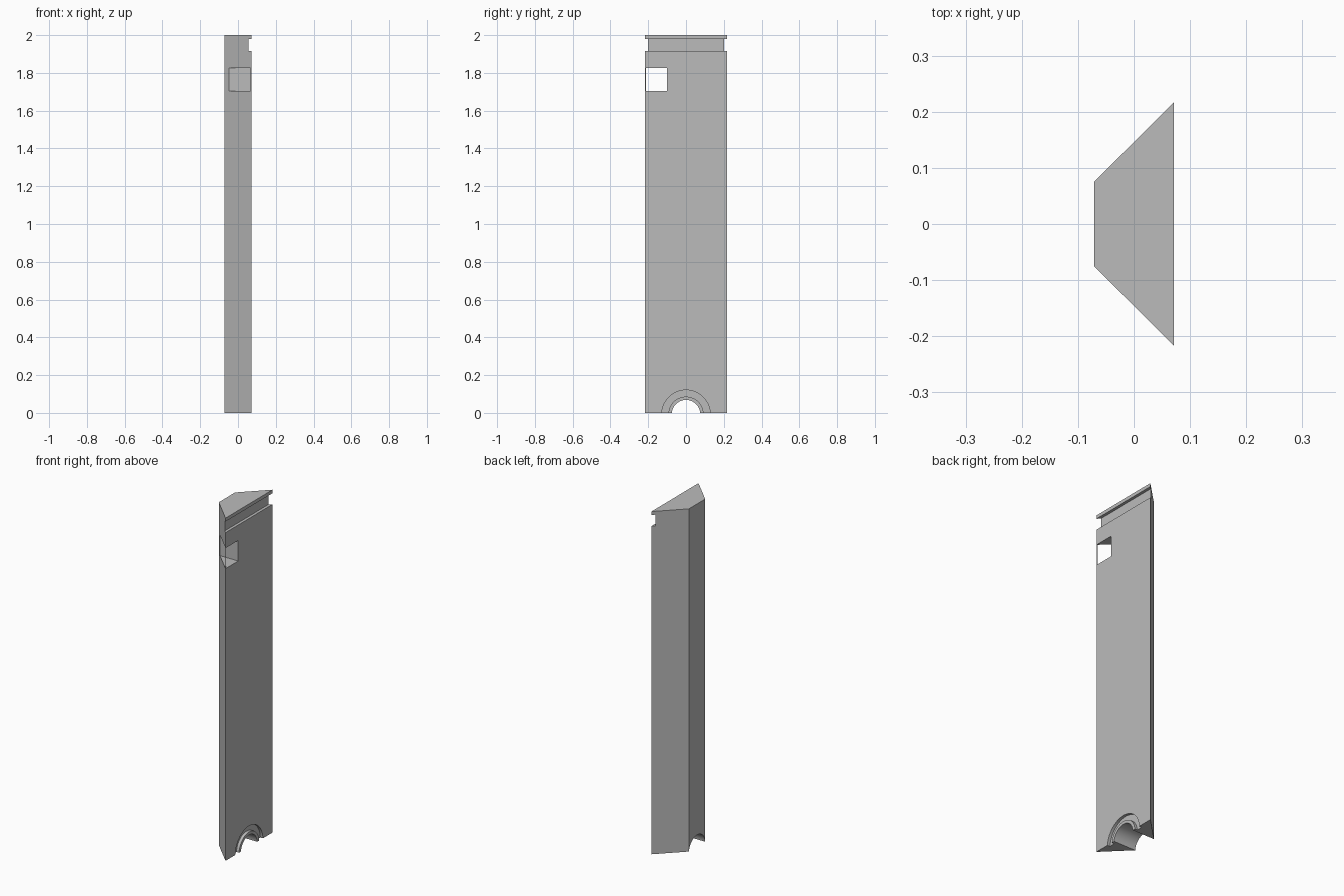
import bpy, bmesh
from math import cos, sin, pi
from mathutils import Vector

if "Cube" in bpy.data.objects:
    bpy.data.objects.remove(bpy.data.objects["Cube"], do_unlink=True)

grey = bpy.data.materials.new("plain grey")
grey.use_nodes = True
colour = (0.5, 0.5, 0.5, 1)
grey.diffuse_color = colour
grey.node_tree.nodes["Principled BSDF"].inputs["Base Color"].default_value = colour


def prism(name, points, direction):
    """Extrude a closed outline of 3D points along a direction."""
    bm = bmesh.new()
    face = bm.faces.new([bm.verts.new(p) for p in points])
    made = bmesh.ops.extrude_face_region(bm, geom=[face])["geom"]
    moved = [v for v in made if isinstance(v, bmesh.types.BMVert)]
    bmesh.ops.translate(bm, verts=moved, vec=Vector(direction))
    bmesh.ops.recalc_face_normals(bm, faces=bm.faces)
    mesh = bpy.data.meshes.new(name)
    bm.to_mesh(mesh)
    bm.free()
    mesh.materials.append(grey)
    obj = bpy.data.objects.new(name, mesh)
    bpy.context.collection.objects.link(obj)
    return obj


def block(name, low, high):
    (x0, y0, z0), (x1, y1, z1) = low, high
    base = [(x0, y0, z0), (x1, y0, z0), (x1, y1, z0), (x0, y1, z0)]
    return prism(name, base, (0, 0, z1 - z0))


def arc(x, radius, steps=48):
    """Full circle of points around the bottom opening's axis."""
    return [(x, radius * cos(2 * pi * i / steps), -0.007 + radius * sin(2 * pi * i / steps))
            for i in range(steps)]


def half_arc(x, radius, steps=32):
    """Upper arc with both ends carried below the base."""
    top = [(x, radius * cos(pi * i / steps), -0.007 + radius * sin(pi * i / steps))
           for i in range(steps + 1)]
    return [(x, radius, -0.05)] + top + [(x, -radius, -0.05)]


# Mitred post with a trapezoid section
half, wide, narrow, lip = 0.0715, 0.217, 0.075, 0.055
post = prism("mitred_post", [(half, -wide, 0), (half, wide, 0),
                             (-half, narrow, 0), (-half, -narrow, 0)], (0, 0, 2))

# Top groove, side window, round opening and the groove around it
cutters = [
    block("top_groove_cutter", (lip, -0.4, 1.915), (0.2, 0.4, 1.98)),
    block("window_cutter", (-0.2, -0.213, 1.705), (0.2, -0.1, 1.825)),
    prism("opening_cutter", arc(-0.2, 0.0755), (0.4, 0, 0)),
    prism("arch_groove_cutter", half_arc(lip, 0.128) + half_arc(lip, 0.093)[::-1], (0.1, 0, 0)),
]
for cutter in cutters:
    cutter.hide_render = True
    cutter.hide_viewport = False
    cutter.display_type = "WIRE"
    cut = post.modifiers.new(cutter.name, "BOOLEAN")
    cut.operation = "DIFFERENCE"
    cut.solver = "EXACT"
    cut.object = cutter

# Apply the cuts and remove the helpers
bpy.context.view_layer.update()
graph = bpy.context.evaluated_depsgraph_get()
result = bpy.data.meshes.new_from_object(post.evaluated_get(graph))
post.modifiers.clear()
post.data = result
for cutter in cutters:
    bpy.data.objects.remove(cutter, do_unlink=True)

# Smooth the curved opening, keep the edges crisp
bpy.ops.object.select_all(action="DESELECT")
post.select_set(True)
bpy.context.view_layer.objects.active = post
bpy.ops.object.shade_smooth_by_angle(angle=pi / 6)
